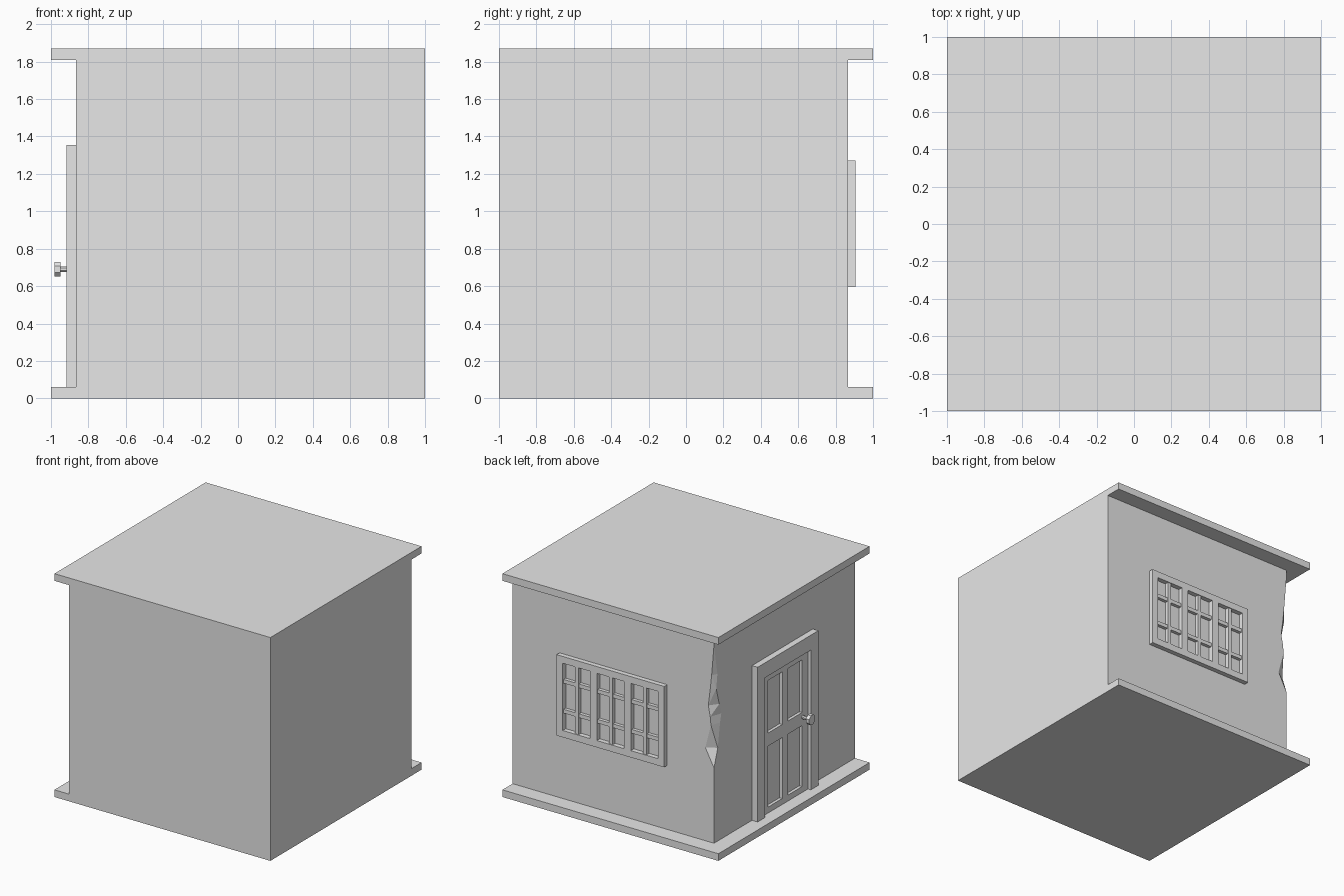
import bpy, bmesh, math
from mathutils import Matrix

cube = bpy.data.objects.get("Cube")
if cube:
    bpy.data.objects.remove(cube, do_unlink=True)

grey = bpy.data.materials.new("plain_grey")
grey.use_nodes = True
grey.diffuse_color = (0.8, 0.8, 0.8, 1)
grey.node_tree.nodes["Principled BSDF"].inputs["Base Color"].default_value = (0.8, 0.8, 0.8, 1)


def finish(name, bm):
    bmesh.ops.recalc_face_normals(bm, faces=bm.faces)
    mesh = bpy.data.meshes.new(name)
    bm.to_mesh(mesh)
    bm.free()
    mesh.materials.append(grey)
    obj = bpy.data.objects.new(name, mesh)
    bpy.context.collection.objects.link(obj)
    return obj


def add_box(bm, x, y, z):
    """Add a box from its (low, high) extents on each axis."""
    spans = [sorted(s) for s in (x, y, z)]
    mid = [sum(s) / 2 for s in spans]
    size = [s[1] - s[0] for s in spans]
    bmesh.ops.create_cube(bm, size=1, matrix=Matrix.Translation(mid) @ Matrix.Diagonal((*size, 1)))


def boxes(name, parts):
    bm = bmesh.new()
    for part in parts:
        add_box(bm, *part)
    return finish(name, bm)


WALL = 0.865
FLOOR, CEILING, TOP = 0.06, 1.81, 1.87

# Floor and roof slabs
boxes("floor_slab", [((-1, 1), (-1, 1), (0, FLOOR))])
boxes("roof_slab", [((-1, 1), (-1, 1), (CEILING, TOP))])

# Wall block lofted upward, with a broken corner: height, chip on back, chip on side
chips = [(FLOOR, 0, 0), (0.69, 0, 0), (0.84, 0.08, 0.05), (1.04, 0.028, 0.08),
         (1.11, 0.035, 0.097), (1.2, 0.053, 0.07), (1.34, 0.035, 0.03),
         (1.46, 0.022, 0.045), (1.72, 0, 0), (CEILING, 0, 0)]
bm = bmesh.new()
rings = []
for z, a, b in chips:
    outline = [(1, -1), (1, WALL), (a - WALL, WALL), (-WALL, WALL - b), (-WALL, -1)]
    rings.append([bm.verts.new((x, y, z)) for x, y in outline])
for low, high in zip(rings, rings[1:]):
    for i in range(5):
        j = (i + 1) % 5
        bm.faces.new((low[i], low[j], high[j], high[i]))
bm.faces.new(rings[0])
bm.faces.new(rings[-1])
bmesh.ops.remove_doubles(bm, verts=bm.verts, dist=0.0001)
bmesh.ops.triangulate(bm, faces=[f for f in bm.faces if len(f.verts) == 4])
finish("walls", bm)

# Window on the back wall: frame and wide mullions
cx, half, rim = 0.067, 0.498, 0.057
z0, z1 = 0.595, 1.272
depth = (WALL, 0.905)
frame = [((cx - half, cx + half), depth, (z0, z0 + rim)),
         ((cx - half, cx + half), depth, (z1 - rim, z1))]
for s in (-1, 1):
    frame.append(((cx + s * half, cx + s * (half - rim)), depth, (z0 + rim, z1 - rim)))
    frame.append(((cx + s * 0.126, cx + s * 0.189), depth, (z0 + rim, z1 - rim)))
boxes("window_frame", frame)

# Thin glazing bars, set a little back
bars = []
for s in (-1, 0, 1):
    c = cx + s * 0.315
    bars.append(((c - 0.016, c + 0.016), (WALL, 0.898), (z0 + rim, z1 - rim)))
    for z in (0.809, 1.059):
        bars.append(((c - 0.126, c + 0.126), (WALL, 0.893), (z - 0.016, z + 0.016)))
boxes("window_bars", bars)

# Door on the right wall: surround
cy, outer, inner = -0.04, 0.402, 0.302
door_top, head = 1.355, 1.23
face = (-0.917, -WALL)
surround = [(face, (cy - outer, cy + outer), (head, door_top))]
for s in (-1, 1):
    surround.append((face, (cy + s * outer, cy + s * inner), (FLOOR, head)))
boxes("door_frame", surround)

# Door leaf: stiles and rails around four sunken panels
leaf = (-0.89, -WALL)
parts = [(leaf, (cy - 0.0375, cy + 0.0375), (FLOOR, head))]
for s in (-1, 1):
    parts.append((leaf, (cy + s * 0.225, cy + s * inner), (FLOOR, head)))
    for rail in ((FLOOR, 0.11), (0.62, 0.73), (1.17, head)):
        parts.append((leaf, (cy + s * 0.0375, cy + s * 0.225), rail))
boxes("door_leaf", parts)


# Door knob: stem and eight-sided grip
def rod(name, x, radius):
    bm = bmesh.new()
    place = Matrix.Translation((sum(x) / 2, -0.27, 0.69))
    turn = Matrix.Rotation(math.pi / 2, 4, 'Y') @ Matrix.Rotation(math.pi / 8, 4, 'Z')
    bmesh.ops.create_cone(bm, cap_ends=True, segments=8, radius1=radius, radius2=radius,
                          depth=x[1] - x[0], matrix=place @ turn)
    finish(name, bm)


rod("knob_stem", (-0.95, -0.88), 0.015)
rod("knob_grip", (-0.98, -0.95), 0.043)
